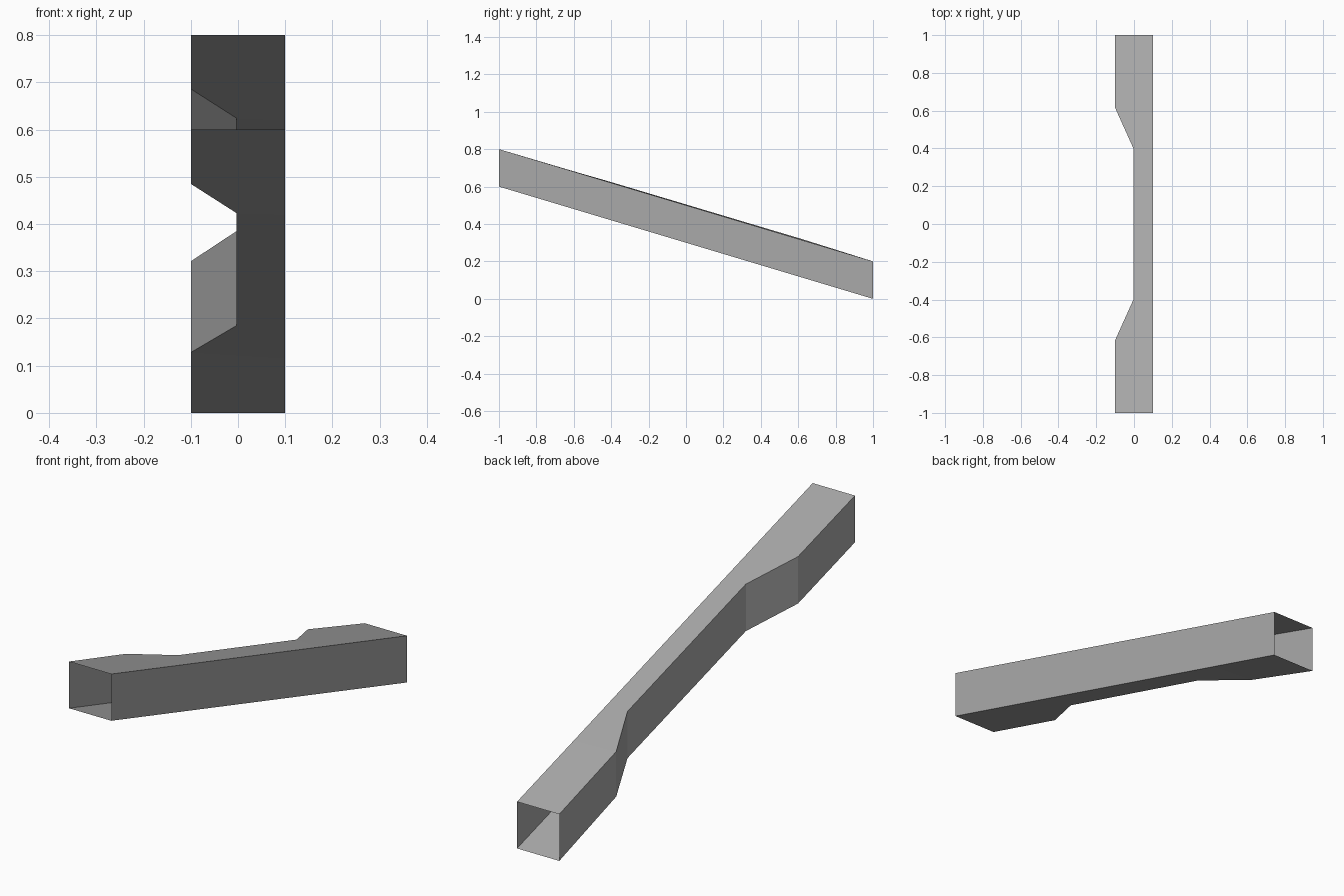
import bpy
import bmesh

if "Cube" in bpy.data.objects:
    bpy.data.objects.remove(bpy.data.objects["Cube"], do_unlink=True)

# Plain grey finish
grey = bpy.data.materials.new("plain_grey")
grey.use_nodes = True
colour = (0.4, 0.4, 0.4, 1)
grey.diffuse_color = colour
grey.node_tree.nodes["Principled BSDF"].inputs["Base Color"].default_value = colour

# Stations along the sloping duct: y, x of notched wall, its floor and roof heights
HALF_WIDTH = 0.1
HEIGHT = 0.2
stations = [
    (-1.0, -0.1, 0.6, 0.8),
    (-0.615, -0.1, 0.485, 0.686),
    (-0.4, -0.003, 0.423, 0.624),
    (0.4, -0.003, 0.185, 0.385),
    (0.615, -0.1, 0.128, 0.321),
    (1.0, -0.1, 0.0, 0.2),
]


def straight_floor(y):
    return 0.3 * (1 - y)


# Square duct, open at both ends, with a tapered notch in one wall
bm = bmesh.new()
rings = []
for y, x, floor, roof in stations:
    base = straight_floor(y)
    corners = [(x, y, floor), (HALF_WIDTH, y, base),
               (HALF_WIDTH, y, base + HEIGHT), (x, y, roof)]
    rings.append([bm.verts.new(c) for c in corners])
for a, b in zip(rings, rings[1:]):
    for i in range(4):
        j = (i + 1) % 4
        bm.faces.new((a[i], a[j], b[j], b[i]))
bmesh.ops.recalc_face_normals(bm, faces=bm.faces)

mesh = bpy.data.meshes.new("sloping_duct")
bm.to_mesh(mesh)
bm.free()
mesh.materials.append(grey)
duct = bpy.data.objects.new("sloping_duct", mesh)
bpy.context.collection.objects.link(duct)
